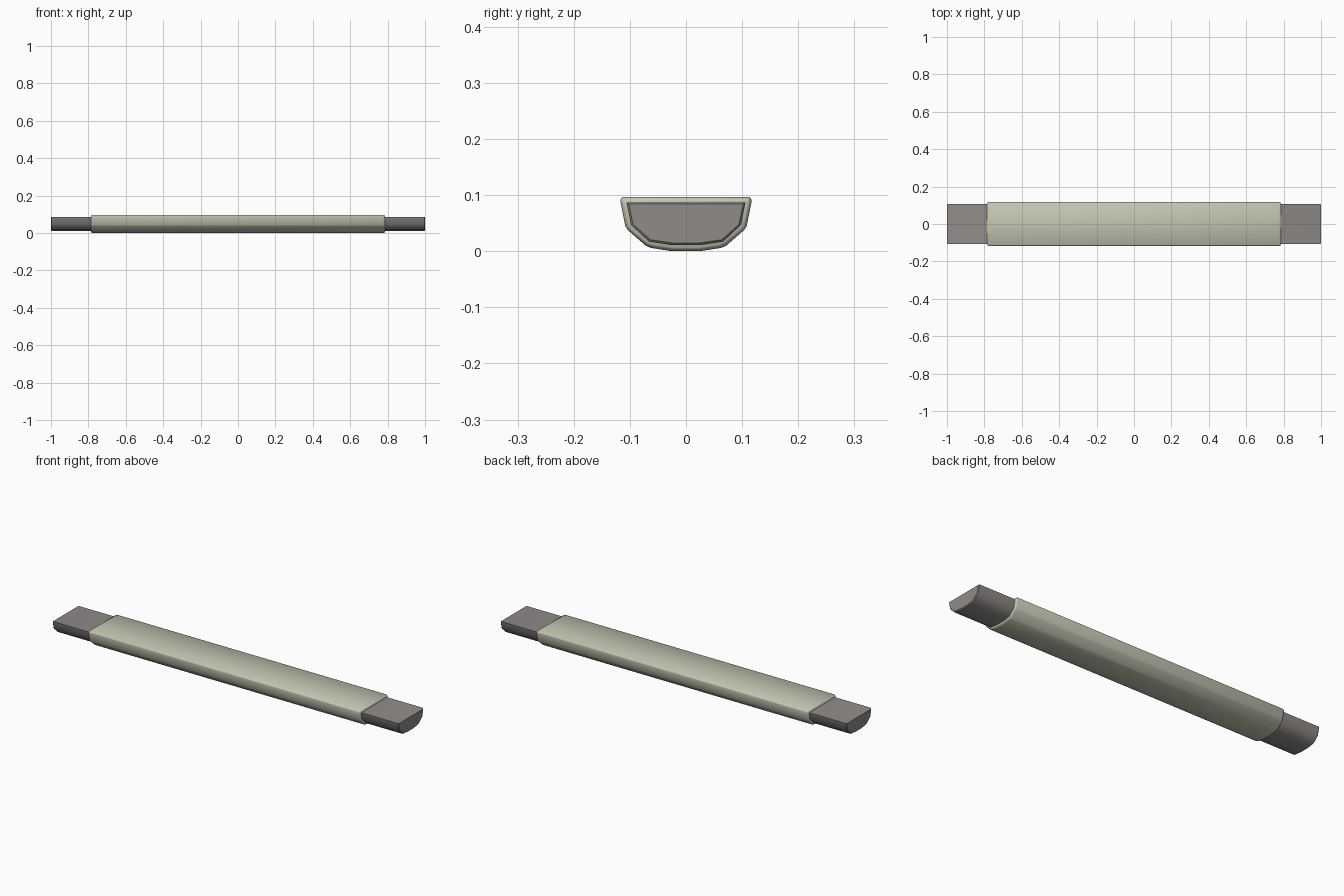
import bpy, bmesh, math

if "Cube" in bpy.data.objects:
    bpy.data.objects.remove(bpy.data.objects["Cube"])


def material(name, rgb):
    m = bpy.data.materials.new(name)
    m.diffuse_color = (*rgb, 1.0)
    m.use_nodes = True
    m.node_tree.nodes["Principled BSDF"].inputs["Base Color"].default_value = m.diffuse_color
    return m


def loft(name, half, stations, mat, centre_z, angle):
    """Skin a mirrored half profile along x; stations are (x, inset)."""
    profile = half + [(-y, z) for y, z in reversed(half)]
    ymax = max(y for y, z in half)
    zs = [z for y, z in half]
    hz = max(centre_z - min(zs), max(zs) - centre_z)
    bm = bmesh.new()
    rings = []
    for x, d in stations:
        sy, sz = 1 - d / ymax, 1 - d / hz
        rings.append([bm.verts.new((x, y * sy, centre_z + (z - centre_z) * sz))
                      for y, z in profile])
    n = len(profile)
    for a, b in zip(rings, rings[1:]):
        for i in range(n):
            j = (i + 1) % n
            bm.faces.new((a[i], a[j], b[j], b[i]))
    bm.faces.new(rings[0])
    bm.faces.new(rings[-1])
    bmesh.ops.recalc_face_normals(bm, faces=bm.faces[:])
    mesh = bpy.data.meshes.new(name)
    bm.to_mesh(mesh)
    bm.free()
    mesh.materials.append(mat)
    ob = bpy.data.objects.new(name, mesh)
    bpy.context.collection.objects.link(ob)
    bpy.context.view_layer.objects.active = ob
    ob.select_set(True)
    bpy.ops.object.shade_smooth_by_angle(angle=math.radians(angle))
    ob.select_set(False)
    return ob


sage = material("pale sage", (0.56, 0.56, 0.45))
grey = material("warm dark grey", (0.28, 0.26, 0.25))

# Inner bar: flat top, faceted round belly, poking out at both ends
bar_half = [(0.106, 0.087), (0.098, 0.047), (0.066, 0.017), (0.026, 0.011)]
loft("inner_bar", bar_half,
     [(-1.0, 0.004), (-0.996, 0.0), (0.996, 0.0), (1.0, 0.004)],
     grey, 0.055, 40)

# Outer sleeve: same shape, a little larger, with softened ends
sleeve_half = [(0.112, 0.097), (0.116, 0.094), (0.117, 0.089), (0.108, 0.044),
               (0.103, 0.037), (0.072, 0.010), (0.063, 0.006), (0.025, 0.0)]
loft("outer_sleeve", sleeve_half,
     [(-0.787, 0.007), (-0.784, 0.003), (-0.776, 0.0),
      (0.776, 0.0), (0.784, 0.003), (0.787, 0.007)],
     sage, 0.052, 45)
